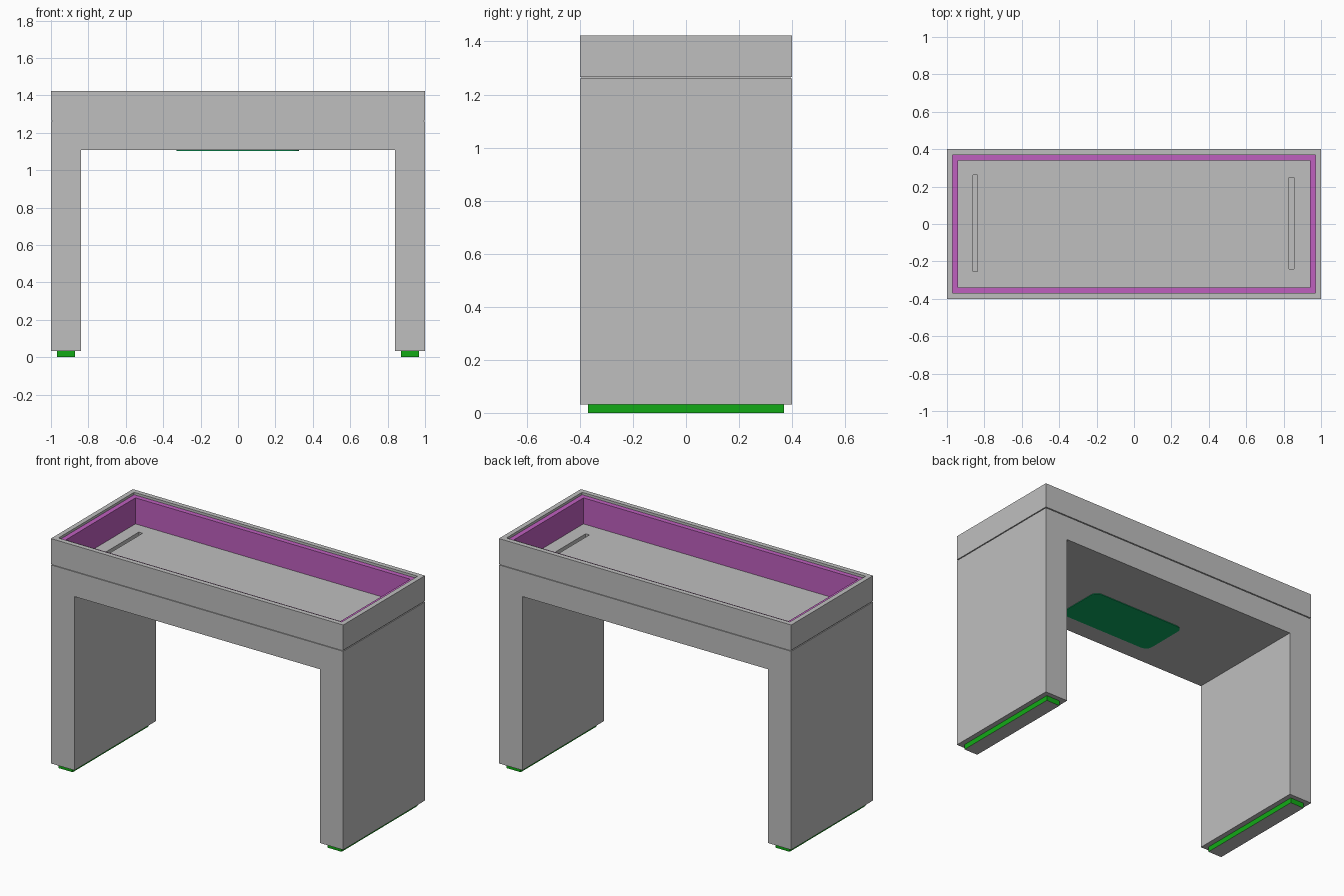
import bpy, bmesh, math
from mathutils import Vector

cube = bpy.data.objects.get("Cube")
if cube:
    bpy.data.objects.remove(cube, do_unlink=True)


def material(name, rgb):
    m = bpy.data.materials.new(name)
    m.use_nodes = True
    m.diffuse_color = (*rgb, 1)
    node = next(n for n in m.node_tree.nodes if n.type == 'BSDF_PRINCIPLED')
    node.inputs["Base Color"].default_value = (*rgb, 1)
    return m


grey = material("grey", (0.52, 0.52, 0.52))
purple = material("purple", (0.52, 0.115, 0.52))
green = material("bright_green", (0.006, 0.4, 0.008))
teal = material("teal_green", (0.004, 0.39, 0.12))


def finish(name, bm, *mats):
    bmesh.ops.recalc_face_normals(bm, faces=bm.faces)
    mesh = bpy.data.meshes.new(name)
    bm.to_mesh(mesh)
    bm.free()
    for m in mats:
        mesh.materials.append(m)
    obj = bpy.data.objects.new(name, mesh)
    bpy.context.collection.objects.link(obj)
    return obj


def prism(name, points, direction, *mats):
    """Extrude a closed outline along a direction."""
    bm = bmesh.new()
    face = bm.faces.new([bm.verts.new(p) for p in points])
    new = bmesh.ops.extrude_face_region(bm, geom=[face])["geom"]
    verts = [v for v in new if isinstance(v, bmesh.types.BMVert)]
    bmesh.ops.translate(bm, verts=verts, vec=Vector(direction))
    return finish(name, bm, *mats)


def box(name, x, y, z, *mats):
    pts = [(x[0], y[0], z[0]), (x[1], y[0], z[0]), (x[1], y[1], z[0]), (x[0], y[1], z[0])]
    return prism(name, pts, (0, 0, z[1] - z[0]), *mats)


def ring(name, outer, inner, z, mat):
    """Rectangular ring; outer and inner are half sizes in x and y."""
    bm = bmesh.new()
    corners = [(-1, -1), (1, -1), (1, 1), (-1, 1)]
    loops = [[bm.verts.new((sx * h[0], sy * h[1], level)) for sx, sy in corners]
             for h, level in ((outer, z[0]), (outer, z[1]), (inner, z[1]), (inner, z[0]))]
    for i in range(4):
        a, b = loops[i], loops[(i + 1) % 4]
        for j in range(4):
            k = (j + 1) % 4
            bm.faces.new((a[j], a[k], b[k], b[j]))
    return finish(name, bm, mat)


def carve(target, cutter):
    mod = target.modifiers.new("cut", 'BOOLEAN')
    mod.operation = 'DIFFERENCE'
    mod.solver = 'EXACT'
    mod.object = cutter
    cutter.hide_render = True
    bpy.context.view_layer.objects.active = target
    bpy.ops.object.modifier_apply(modifier=mod.name)
    bpy.data.objects.remove(cutter, do_unlink=True)


FOOT, BEAM, FLOOR, SEAM, TOP = 0.032, 1.107, 1.247, 1.26, 1.423

# Body: two slab legs joined by a beam
half = [(0.84, BEAM), (0.84, FOOT), (1, FOOT), (1, SEAM)]
outline = half + [(-x, z) for x, z in reversed(half)]
body = prism("table_body", [(x, -0.4, z) for x, z in outline], (0, 0.8, 0), grey)

# Shallow tray floor and the two slots in it
carve(body, box("tray_cutter", (-0.97, 0.97), (-0.37, 0.37), (FLOOR, 1.5), grey))
carve(body, box("slot_cutter", (-0.862, -0.836), (-0.255, 0.262), (1.2, 1.5), grey))
carve(body, box("slot_cutter", (0.829, 0.855), (-0.24, 0.248), (1.2, 1.5), grey))

# Seam, upper casing and liner
ring("seam_collar", (0.994, 0.394), (0.97, 0.37), (SEAM, SEAM + 0.006), grey)
ring("upper_casing", (1, 0.4), (0.97, 0.37), (SEAM + 0.006, TOP), grey)
ring("tray_liner", (0.97, 0.37), (0.94, 0.34), (FLOOR, TOP - 0.015), purple)

# Foot strips with grey soles
for side, label in ((1, "left"), (-1, "right")):
    foot = box(f"{label}_foot", sorted((side * 0.872, side * 0.968)), (-0.37, 0.37),
               (0, FOOT), green, grey)
    for p in foot.data.polygons:
        p.material_index = 1 if p.normal.z < -0.5 else 0

# Rounded plate under the beam
r, steps = 0.045, 6
plate = []
for i, (cx, cy) in enumerate(((0.28, 0.0), (-0.285, 0.0), (-0.285, -0.232), (0.28, -0.232))):
    for s in range(steps + 1):
        a = math.pi / 2 * (i + s / steps)
        plate.append((cx + r * math.cos(a), cy + r * math.sin(a), BEAM - 0.004))
prism("underside_plate", plate, (0, 0, 0.004), teal)
